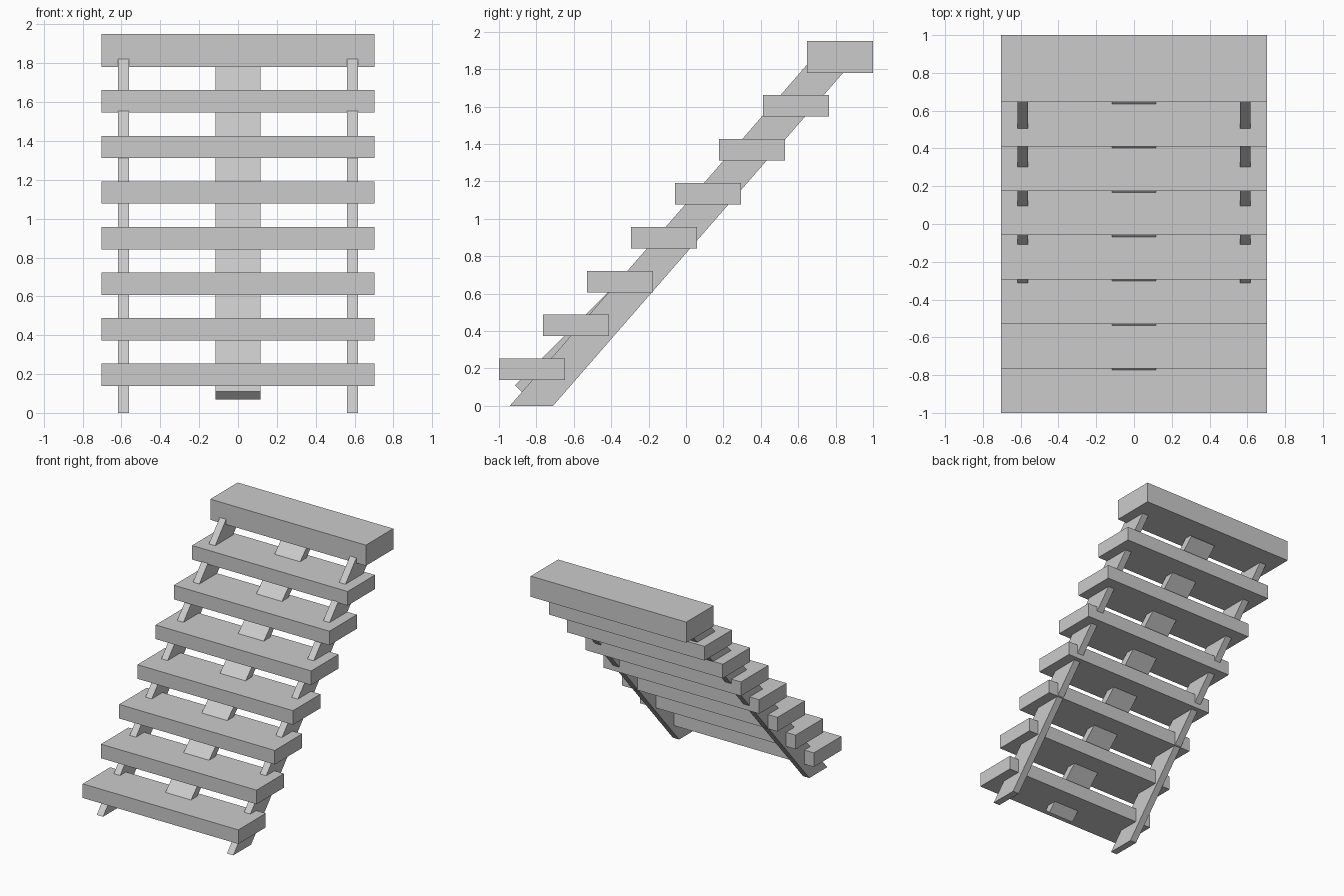
import bpy, bmesh

if "Cube" in bpy.data.objects:
    bpy.data.objects.remove(bpy.data.objects["Cube"])

def extrude_profile(name, profile, x0, x1):
    """Solid with a (y, z) profile extruded along x."""
    bm = bmesh.new()
    face = bm.faces.new([bm.verts.new((x0, y, z)) for y, z in profile])
    side = bmesh.ops.extrude_face_region(bm, geom=[face])
    verts = [v for v in side["geom"] if isinstance(v, bmesh.types.BMVert)]
    bmesh.ops.translate(bm, verts=verts, vec=(x1 - x0, 0, 0))
    bmesh.ops.recalc_face_normals(bm, faces=bm.faces)
    mesh = bpy.data.meshes.new(name)
    bm.to_mesh(mesh)
    bm.free()
    obj = bpy.data.objects.new(name, mesh)
    bpy.context.collection.objects.link(obj)
    return obj

STEPS = 8
RUN = (2 - 0.354) / (STEPS - 1)

# Treads, the top one thicker
for i in range(STEPS):
    y, z = -1 + RUN * i, 0.138 + 0.2347 * i
    last = i == STEPS - 1
    h = 1.95 - z if last else 0.115
    extrude_profile("top_landing" if last else f"tread_{i + 1}",
                    [(y, z), (y + 0.354, z), (y + 0.354, z + h), (y, z + h)],
                    -0.703, 0.703)

# Side stringers, mirrored, cut flat on the ground and inside the landing
SLOPE, TOP = 1.148, 1.85
profile = [(-0.942, 0), (-0.711, 0),
           (-0.711 + TOP / SLOPE, TOP), (-0.942 + TOP / SLOPE, TOP)]
for name, x0 in (("left_stringer", -0.617), ("right_stringer", 0.56)):
    extrude_profile(name, profile, x0, x0 + 0.057)

# Flat central support plank at 45 degrees with square-cut ends
L = 1.70
extrude_profile("center_plank",
                [(-0.915, 0.11), (-0.875, 0.07),
                 (-0.875 + L, 0.07 + L), (-0.915 + L, 0.11 + L)],
                -0.116, 0.116)
